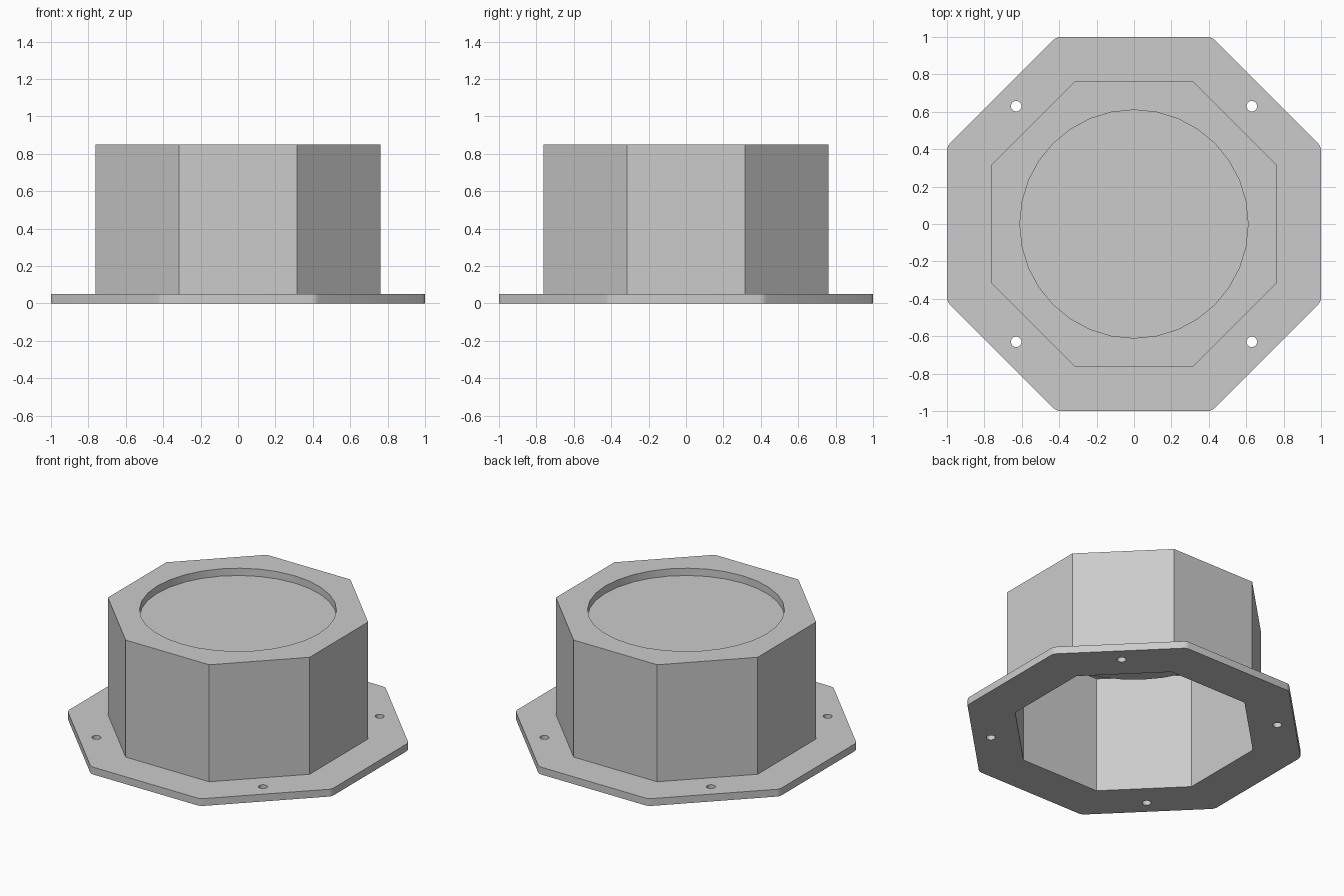
import bpy, bmesh, math
from mathutils import Matrix

cube = bpy.data.objects.get("Cube")
if cube:
    bpy.data.objects.remove(cube, do_unlink=True)

grey = bpy.data.materials.new("light_grey")
grey.use_nodes = True
grey.diffuse_color = (0.6, 0.6, 0.6, 1)
grey.node_tree.nodes["Principled BSDF"].inputs["Base Color"].default_value = (0.6, 0.6, 0.6, 1)

WALL = 0.05
TOP = 0.85
BODY = 0.763          # half the width of the housing across its flats
RECESS = 0.61
HOLE = 0.63


def prism(name, radius, z0, z1, sides=32, x=0, y=0, rounding=0):
    """Upright prism; with 8 sides, radius is measured to the flats."""
    turn = math.pi / 8 if sides == 8 else 0
    r = radius / math.cos(turn)
    bm = bmesh.new()
    place = Matrix.Translation((x, y, (z0 + z1) / 2)) @ Matrix.Rotation(turn, 4, "Z")
    bmesh.ops.create_cone(bm, cap_ends=True, segments=sides, radius1=r, radius2=r,
                          depth=z1 - z0, matrix=place)
    if rounding:
        upright = [e for e in bm.edges if abs(e.verts[0].co.z - e.verts[1].co.z) > 0.01]
        bmesh.ops.bevel(bm, geom=upright, offset=rounding, segments=3, profile=0.5,
                        affect="EDGES")
    mesh = bpy.data.meshes.new(name)
    bm.to_mesh(mesh)
    bm.free()
    mesh.materials.append(grey)
    ob = bpy.data.objects.new(name, mesh)
    bpy.context.collection.objects.link(ob)
    return ob


def activate(ob):
    bpy.ops.object.select_all(action="DESELECT")
    ob.select_set(True)
    bpy.context.view_layer.objects.active = ob


def cut(ob, cutter):
    cutter.hide_render = True
    mod = ob.modifiers.new("cut", "BOOLEAN")
    mod.operation = "DIFFERENCE"
    mod.solver = "EXACT"
    mod.object = cutter
    activate(ob)
    bpy.ops.object.modifier_apply(modifier=mod.name)
    bpy.data.objects.remove(cutter, do_unlink=True)


# Mounting flange with an octagonal opening and four screw holes
flange = prism("mounting_flange", 1, 0, WALL, sides=8, rounding=0.02)
cut(flange, prism("opening_cutter", BODY - WALL, -1, 1, sides=8))
for sx in (-1, 1):
    for sy in (-1, 1):
        cut(flange, prism("screw_hole_cutter", 0.028, -1, 1, sides=24,
                          x=sx * HOLE, y=sy * HOLE))

# Hollow octagonal housing, open below, with a round opening in its top
housing = prism("housing", BODY, WALL, TOP, sides=8)
cut(housing, prism("cavity_cutter", BODY - WALL, -1, TOP - WALL, sides=8))
cut(housing, prism("recess_cutter", RECESS, WALL, 2))

# Disc that closes the opening and forms the recess floor
floor = prism("recess_floor", RECESS + WALL, TOP - 2 * WALL, TOP - WALL)

for part in (flange, housing, floor):
    activate(part)
    bpy.ops.object.shade_smooth_by_angle(angle=math.radians(30))
